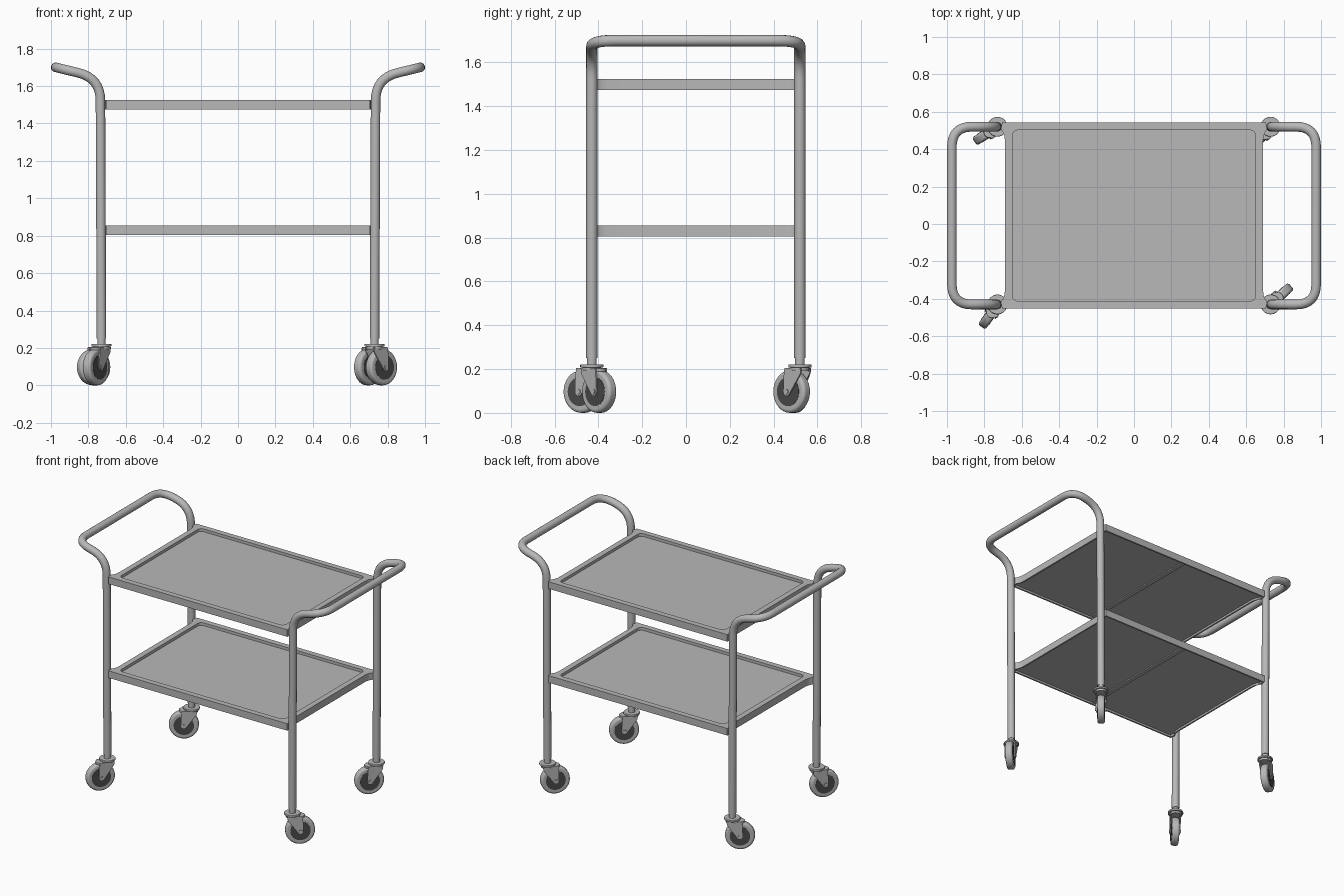
import bpy
import math
from mathutils import Vector, Matrix

if "Cube" in bpy.data.objects:
    bpy.data.objects.remove(bpy.data.objects["Cube"], do_unlink=True)

CY = 0.045            # depth centre of the frame
LEG_X, LEG_Y = 0.73, 0.475
TUBE = 0.026


def material(name, value):
    m = bpy.data.materials.new(name)
    m.use_nodes = True
    colour = (value, value, value, 1)
    m.diffuse_color = colour
    m.node_tree.nodes["Principled BSDF"].inputs["Base Color"].default_value = colour
    return m


STEEL = material("steel grey", 0.48)
DARK = material("dark hub grey", 0.07)


def finish(obj, name, mat, angle=35):
    obj.name = name
    obj.data.materials.clear()
    obj.data.materials.append(mat)
    bpy.ops.object.select_all(action="DESELECT")
    obj.select_set(True)
    bpy.context.view_layer.objects.active = obj
    if obj.type == "CURVE":
        bpy.ops.object.convert(target="MESH")
        obj = bpy.context.object
    bpy.ops.object.shade_smooth_by_angle(angle=math.radians(angle))
    return obj


def round_path(points, radii, steps=8):
    """Replace corners of an open path by smooth bends."""
    pts = [Vector(p) for p in points]
    out = [pts[0]]
    for a, b, c, r in zip(pts, pts[1:], pts[2:], radii):
        p, q = b + (a - b).normalized() * r, b + (c - b).normalized() * r
        for i in range(steps + 1):
            t = i / steps
            out.append(p.lerp(b, t).lerp(b.lerp(q, t), t))
    return out + [pts[-1]]


def new_curve(dimensions, loops, cyclic):
    curve = bpy.data.curves.new("path", "CURVE")
    curve.dimensions = dimensions
    for loop in loops:
        s = curve.splines.new("POLY")
        s.points.add(len(loop) - 1)
        for point, co in zip(s.points, loop):
            point.co = (co[0], co[1], co[2] if len(co) > 2 else 0, 1)
        s.use_cyclic_u = cyclic
    obj = bpy.data.objects.new("path", curve)
    bpy.context.collection.objects.link(obj)
    return obj


def plate(name, loops, low, high, mat=STEEL, matrix=Matrix()):
    """Extruded outline; further loops become holes."""
    obj = new_curve("2D", loops, True)
    obj.data.fill_mode = "BOTH"
    obj.data.extrude = (high - low) / 2
    obj.matrix_world = matrix @ Matrix.Translation((0, 0, (low + high) / 2))
    return finish(obj, name, mat)


def cylinder(name, radius, low, high, matrix, mat=STEEL, bevel=0.0):
    bpy.ops.mesh.primitive_cylinder_add(vertices=32, radius=radius, depth=high - low)
    obj = bpy.context.object
    obj.matrix_world = matrix @ Matrix.Translation((0, 0, (low + high) / 2))
    if bevel:
        mod = obj.modifiers.new("soft edge", "BEVEL")
        mod.width, mod.segments = bevel, 4
    return finish(obj, name, mat)


def rounded_rect(hx, hy, r):
    corners = [(hx - r, hy - r, 0), (r - hx, hy - r, 90),
               (r - hx, r - hy, 180), (hx - r, r - hy, 270)]
    return [(x + r * math.cos(math.radians(a + k * 15)),
             CY + y + r * math.sin(math.radians(a + k * 15)))
            for x, y, a in corners for k in range(7)]


def tray_outline(inset):
    """Rectangle whose four corners flare out to meet the legs."""
    quarter = [(0.69, 0.40), (0.693, 0.425), (0.70, 0.445), (0.712, 0.46), (0.705, 0.497)]
    q = [(x - inset, y - inset) for x, y in quarter]
    loop = q + [(-x, y) for x, y in reversed(q)]
    loop += [(-x, -y) for x, y in loop]
    return [(x, y + CY) for x, y in loop]


# Bent tube frames: two legs and a handle at each end
for side, label in ((1, "left"), (-1, "right")):
    front, back = CY - LEG_Y, CY + LEG_Y
    path = [(LEG_X, front, 0.25), (LEG_X + 0.006, front, 1.642),
            (0.974, front, 1.70), (0.974, back, 1.70),
            (LEG_X + 0.006, back, 1.642), (LEG_X, back, 0.25)]
    path = round_path(path, (0.12, 0.11, 0.11, 0.12))
    frame = new_curve("3D", [[(side * p.x, p.y, p.z) for p in path]], False)
    frame.data.bevel_depth = TUBE
    frame.data.bevel_resolution = 5
    frame.data.use_fill_caps = True
    finish(frame, label + "_handle_frame", STEEL)

# Two trays: hollow skirt, raised rim, sunken floor, rib underneath
for label, z in (("upper", 1.475), ("lower", 0.805)):
    recess = rounded_rect(0.65, 0.457, 0.03)
    plate(label + "_tray_skirt", [tray_outline(0), tray_outline(0.012)], z, z + 0.014)
    plate(label + "_tray_rim", [tray_outline(0), recess], z + 0.014, z + 0.05)
    plate(label + "_tray_floor", [recess], z + 0.014, z + 0.03)
    rib = [(x, CY + y) for x, y in ((-0.015, -0.48), (0.015, -0.48), (0.015, 0.48), (-0.015, 0.48))]
    plate(label + "_tray_rib", [rib], z + 0.006, z + 0.0145)

# Swivel casters, each turned its own way
TRAIL, WHEEL = 0.05, 0.097
turns = {("left", "front"): 42, ("right", "front"): 235,
         ("left", "back"): 229, ("right", "back"): 213}
for (side, end), turn in turns.items():
    name = end + "_" + side + "_caster_"
    x = LEG_X if side == "left" else -LEG_X
    y = CY + (LEG_Y if end == "back" else -LEG_Y)
    base = Matrix.Translation((x, y, 0)) @ Matrix.Rotation(math.radians(turn), 4, "Z")
    upright = Matrix.Rotation(math.pi / 2, 4, "X")
    axle = base @ Matrix.Translation((TRAIL, 0, WHEEL)) @ upright

    cylinder(name + "stem", 0.022, 0.2, 0.27, base)
    cylinder(name + "swivel_plate", 0.053, 0.207, 0.222, base, bevel=0.004)
    cylinder(name + "housing", 0.043, 0.192, 0.208, base)
    cylinder(name + "cover", 0.032, 0.188, 0.204,
             base @ Matrix.Translation((TRAIL, 0, 0)), bevel=0.004)

    # Wheel: rounded tyre, dark side discs, axle pin
    cylinder(name + "tyre", WHEEL, -0.025, 0.025, axle, bevel=0.014)
    cylinder(name + "hub", 0.066, -0.0265, 0.0265, axle, DARK)
    cylinder(name + "axle", 0.012, -0.04, 0.04, axle)

    # Fork cheeks taper from the housing to a rounded tip at the axle
    cheek = [(-0.036, 0.204), (-0.034, 0.18)]
    cheek += [(TRAIL + 0.02 * math.cos(math.radians(a)),
               WHEEL + 0.02 * math.sin(math.radians(a))) for a in range(200, 371, 17)]
    cheek += [(0.066, 0.18), (0.062, 0.204)]
    for low, high, which in ((-0.036, -0.029, "left"), (0.029, 0.036, "right")):
        plate(name + "fork_" + which, [cheek], low, high, matrix=base @ upright)
